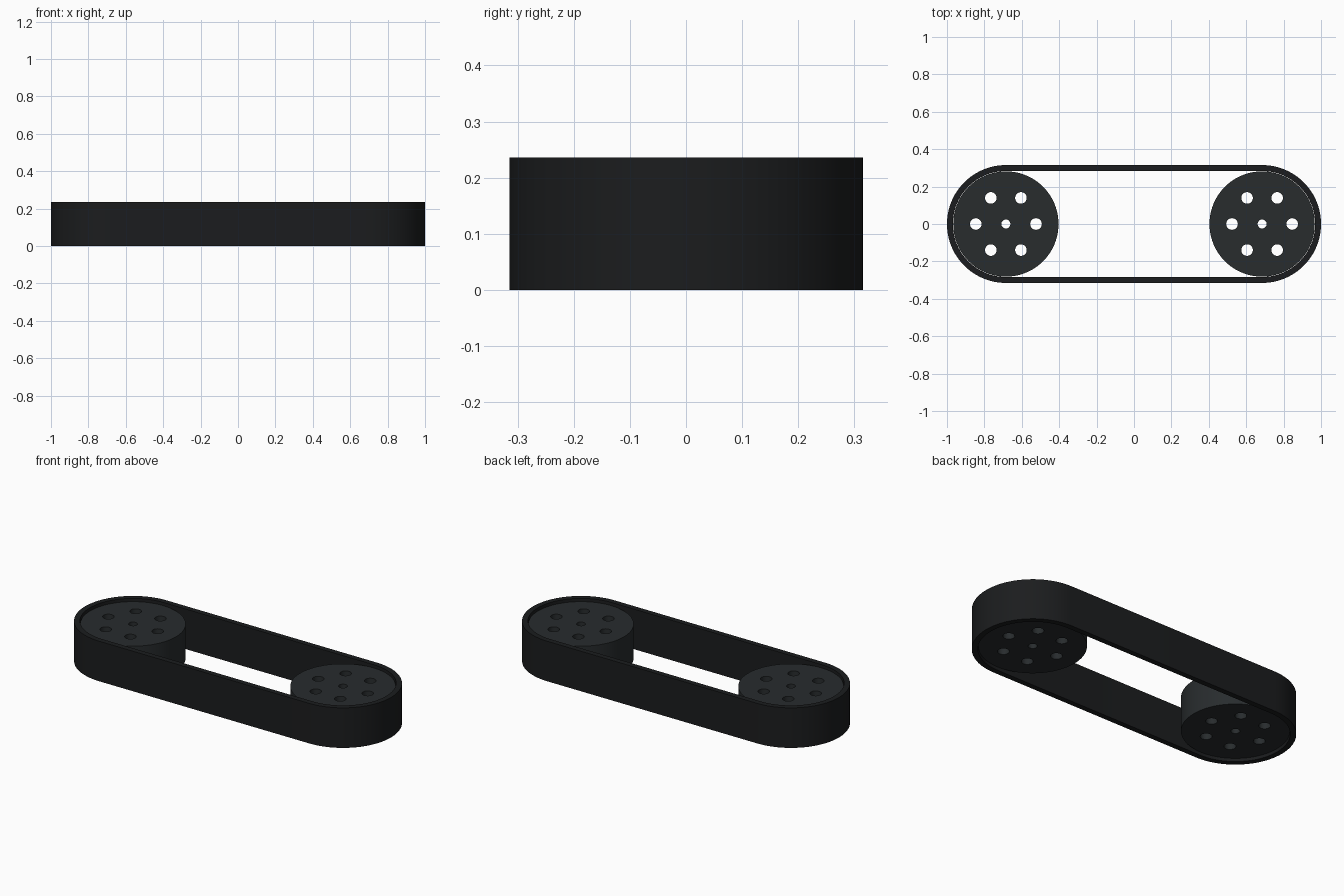
import bpy, bmesh
from math import sin, cos, pi, radians

if "Cube" in bpy.data.objects:
    bpy.data.objects.remove(bpy.data.objects["Cube"])

HEIGHT, R_OUT, R_IN, CX = 0.236, 0.315, 0.2835, 0.685
PULLEY_R, PULLEY_H = 0.2815, 0.20
BOLT_RING, BOLT_R, BORE_R = 0.161, 0.031, 0.024


def material(name, rgb):
    m = bpy.data.materials.new(name)
    m.diffuse_color = (*rgb, 1)
    m.use_nodes = True
    m.node_tree.nodes["Principled BSDF"].inputs["Base Color"].default_value = m.diffuse_color
    return m


def circle(cx, cy, r, n):
    return [(cx + r * cos(2 * pi * i / n), cy + r * sin(2 * pi * i / n)) for i in range(n)]


def stadium(r, n=48):
    pts = []
    for side, start in ((1, -pi / 2), (-1, pi / 2)):
        for i in range(n + 1):
            a = start + pi * i / n
            pts.append((side * CX + r * cos(a), r * sin(a)))
    return pts


def plate(name, loops, height, location, mats):
    """Extrude nested outlines (inner ones become holes) into a closed solid."""
    cu = bpy.data.curves.new(name, 'CURVE')
    cu.dimensions, cu.fill_mode, cu.extrude = '2D', 'BOTH', height / 2
    for loop in loops:
        sp = cu.splines.new('POLY')
        sp.points.add(len(loop) - 1)
        for p, (x, y) in zip(sp.points, loop):
            p.co = (x, y, 0, 1)
        sp.use_cyclic_u = True
    tmp = bpy.data.objects.new(name + "_outline", cu)
    bpy.context.collection.objects.link(tmp)
    bpy.context.view_layer.update()
    me = bpy.data.meshes.new_from_object(tmp.evaluated_get(bpy.context.evaluated_depsgraph_get()))
    bpy.data.objects.remove(tmp)
    bm = bmesh.new()
    bm.from_mesh(me)
    bmesh.ops.remove_doubles(bm, verts=bm.verts, dist=1e-5)
    bmesh.ops.recalc_face_normals(bm, faces=bm.faces)
    # walls of the bolt holes take the second material
    for f in bm.faces:
        d = f.calc_center_median().xy.length
        wall = abs(f.normal.z) < 0.5
        f.material_index = int(len(mats) > 1 and wall and BORE_R * 1.5 < d < PULLEY_R * 0.9)
    bm.to_mesh(me)
    bm.free()
    me.materials.clear()
    for m in mats:
        me.materials.append(m)
    ob = bpy.data.objects.new(name, me)
    ob.location = location
    bpy.context.collection.objects.link(ob)
    bpy.ops.object.select_all(action='DESELECT')
    ob.select_set(True)
    bpy.context.view_layer.objects.active = ob
    bpy.ops.object.shade_smooth_by_angle(angle=radians(30))
    return ob


rubber = material("rubber", (0.011, 0.012, 0.013))
dark_metal = material("dark_metal", (0.021, 0.025, 0.027))
bare_metal = material("bare_metal", (0.5, 0.5, 0.52))

# Belt looped around both pulleys
plate("belt", [stadium(R_OUT), stadium(R_IN)], HEIGHT, (0, 0, HEIGHT / 2), [rubber])

# Pulleys with a centre bore and six bolt holes, slightly recessed in the belt
outline = [circle(0, 0, PULLEY_R, 96), circle(0, 0, BORE_R, 32)]
outline += [circle(BOLT_RING * cos(k * pi / 3), BOLT_RING * sin(k * pi / 3), BOLT_R, 32) for k in range(6)]
for name, side in (("left_pulley", -1), ("right_pulley", 1)):
    plate(name, outline, PULLEY_H, (side * CX, 0, HEIGHT / 2), [dark_metal, bare_metal])
